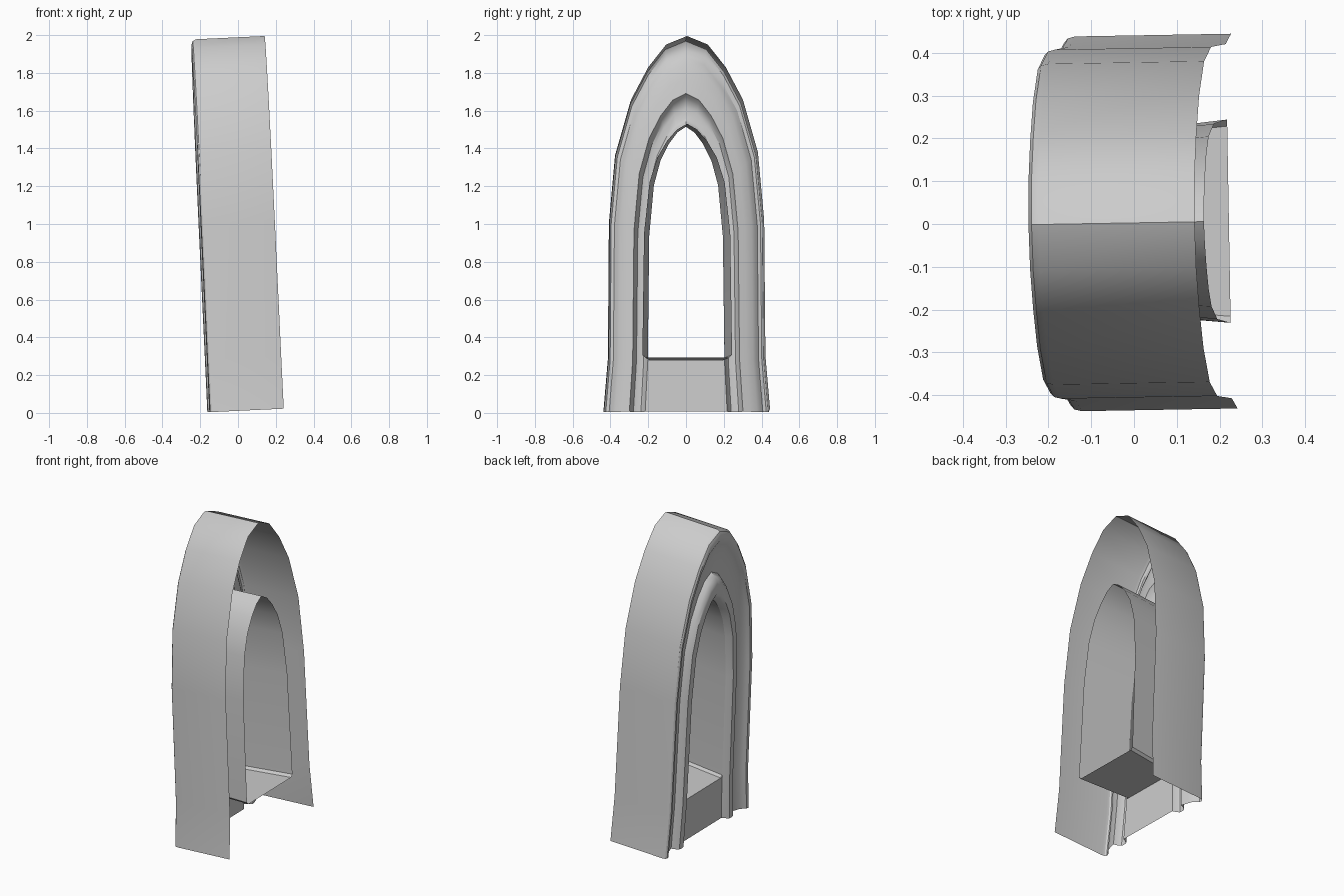
import bpy, math
from mathutils import Matrix

if "Cube" in bpy.data.objects:
    bpy.data.objects.remove(bpy.data.objects["Cube"])

DEPTH = 0.39
SILL = 0.27
# Half arches as (y, height), from foot to apex
OUTER = [(.438, 0), (.414, .28), (.408, 1.0), (.375, 1.36), (.295, 1.64),
         (.205, 1.81), (.11, 1.93), (0, 1.975)]
INNER = [(.217, 0), (.203, SILL), (.195, .93), (.17, 1.2), (.135, 1.33),
         (.09, 1.42), (.045, 1.48), (0, 1.51)]
# Moulding section as (blend outer->inner, depth from front)
SECTION = [(0, DEPTH), (0, .025), (.02, .008), (.06, 0), (.14, .003), (.2, .018), (.28, .032),
           (.45, .045), (.62, .055), (.66, .03), (.72, .012), (.78, .008), (.9, .01), (.94, .02), (1, .05)]

# Leaning placement shared by all parts
PLACE = (Matrix.Translation((-.155, 0, .004)) @ Matrix.Rotation(math.radians(1), 4, 'Z')
         @ Matrix.Rotation(math.radians(-2.7), 4, 'Y'))


def mirror(half):
    return half + [(-y, z) for y, z in reversed(half[:-1])]


def make(name, verts, faces):
    me = bpy.data.meshes.new(name)
    me.from_pydata([PLACE @ Matrix.Translation(v).translation for v in verts], [], faces)
    ob = bpy.data.objects.new(name, me)
    bpy.context.collection.objects.link(ob)
    bpy.ops.object.select_all(action='DESELECT')
    ob.select_set(True)
    bpy.context.view_layer.objects.active = ob
    bpy.ops.object.shade_smooth_by_angle(angle=math.radians(32))
    return ob


def loft(name, rows, closed=False):
    n = len(rows[0])
    verts = [v for r in rows for v in r]
    faces = [(i * n + j, i * n + (j + 1) % n, (i + 1) * n + (j + 1) % n, (i + 1) * n + j)
             for i in range(len(rows) - 1) for j in range(n if closed else n - 1)]
    return make(name, verts, faces)


# Outer shell and stepped moulding
rows = []
for t, u in SECTION:
    half = [(a[0] + (b[0] - a[0]) * t, a[1] + (b[1] - a[1]) * t) for a, b in zip(OUTER, INNER)]
    rows.append([(u, y, z) for y, z in mirror(half)])
loft("arch_moulding", rows)

# Window tunnel, widening to the back, with its sill as the closing side
half = [(.19, SILL), (.203, SILL + .015)] + INNER[2:]
front = [(.05, y, z) for y, z in mirror(half)]
back = [(DEPTH, y * 1.17, z) for _, y, z in front]
loft("window_tunnel", [front, back], closed=True)

# Panel below the sill
w0, w1 = INNER[0][0], INNER[1][0]
make("sill_apron", [(.05, -w0, 0), (.05, w0, 0), (.05, w1, SILL), (.05, -w1, SILL)], [(3, 2, 1, 0)])
